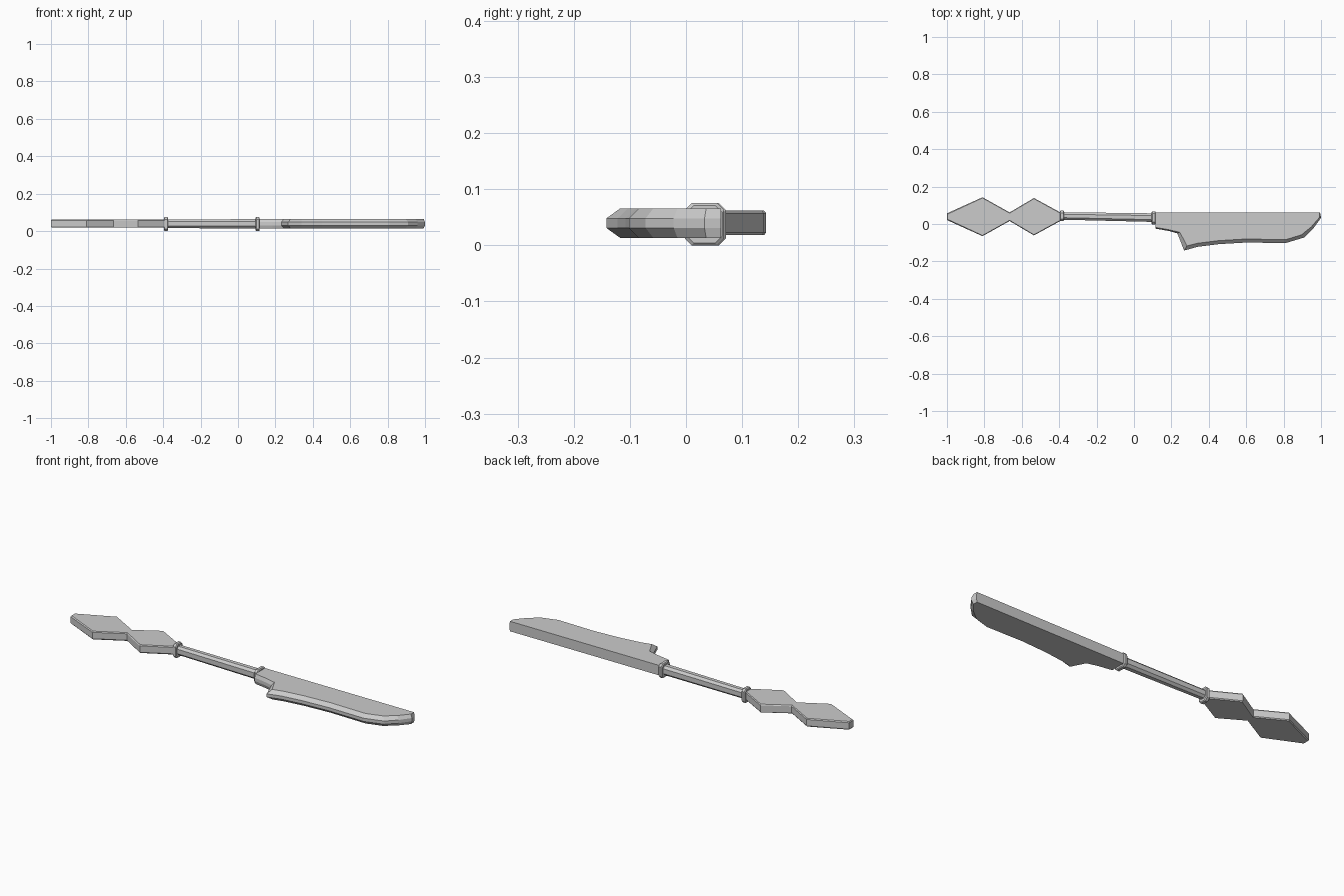
import bpy

if "Cube" in bpy.data.objects:
    bpy.data.objects.remove(bpy.data.objects["Cube"])


def loft(name, rings):
    """Skin a stack of matching closed rings and cap both ends."""
    n = len(rings[0])
    verts = [p for ring in rings for p in ring]
    faces = [tuple(range(n))[::-1],
             tuple(range((len(rings) - 1) * n, len(rings) * n))]
    for r in range(len(rings) - 1):
        for i in range(n):
            j = (i + 1) % n
            faces.append((r * n + i, r * n + j, (r + 1) * n + j, (r + 1) * n + i))
    me = bpy.data.meshes.new(name)
    me.from_pydata(verts, [], faces)
    me.validate()
    ob = bpy.data.objects.new(name, me)
    bpy.context.collection.objects.link(ob)
    return ob


def plate(name, outer, inner, z):
    """Flat plate: inner outline on both faces, wider outer outline between."""
    outlines = (inner, outer, outer, inner)
    return loft(name, [[(x, y, h) for x, y in o] for o, h in zip(outlines, z)])


def octagon(x, cy, cz, hy, hz, c):
    """Chamfered rectangle across the x axis."""
    pts = [(hy, -hz + c), (hy, hz - c), (hy - c, hz), (-hy + c, hz),
           (-hy, hz - c), (-hy, -hz + c), (-hy + c, -hz), (hy - c, -hz)]
    return [(x, cy + a, cz + b) for a, b in pts]


# Blade with a blunt bevelled cutting edge and straight spine
edge = [(0.115, 0.062), (0.115, -0.025), (0.185, -0.037), (0.232, -0.05),
        (0.268, -0.142), (0.34, -0.122), (0.45, -0.108), (0.60, -0.099),
        (0.81, -0.102), (0.91, -0.072), (0.96, -0.022), (1.0, 0.033), (0.995, 0.062)]
face = [(0.115, 0.062), (0.115, -0.018), (0.185, -0.030), (0.246, -0.045),
        (0.283, -0.117), (0.34, -0.103), (0.45, -0.089), (0.60, -0.080),
        (0.81, -0.084), (0.895, -0.058), (0.948, -0.015), (0.992, 0.036), (0.992, 0.062)]
plate("blade", edge, face, (0.013, 0.031, 0.048, 0.066))

# Double-diamond pommel
half = [(-1.0, 0.018), (-0.81, 0.104), (-0.665, 0.023), (-0.535, 0.1), (-0.385, 0.018)]


def diamond_outline(d):
    pts = [(x + (d if x == -1.0 else 0), w - d) for x, w in half]
    return ([(x, 0.039 - w) for x, w in pts]
            + [(x, 0.039 + w) for x, w in reversed(pts)])


plate("pommel", diamond_outline(0), diamond_outline(0.004), (0.018, 0.023, 0.057, 0.062))

# Octagonal grip, slightly wider toward the blade
loft("grip", [octagon(-0.385, 0.043, 0.039, 0.020, 0.023, 0.011),
              octagon(0.11, 0.034, 0.039, 0.023, 0.025, 0.012)])

# Collars at both ends of the grip
for name, x, cy, hy in (("pommel_collar", -0.385, 0.043, 0.028),
                        ("blade_collar", 0.105, 0.033, 0.035)):
    rings = [octagon(x + dx, cy, 0.0375, hy - s, 0.0375 - s, 0.012)
             for dx, s in ((-0.011, 0.004), (-0.007, 0), (0.007, 0), (0.011, 0.004))]
    loft(name, rings)
